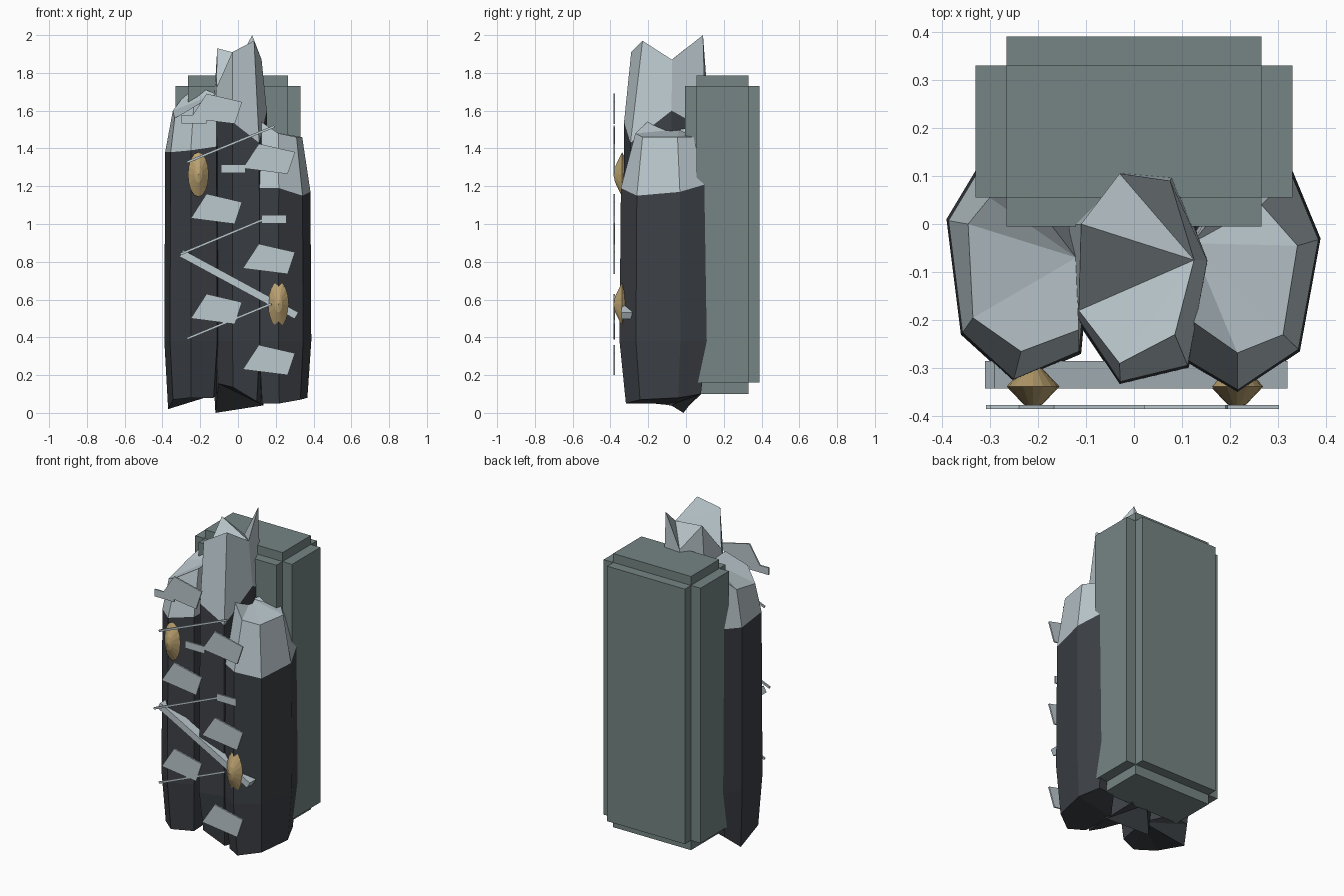
import bpy, bmesh, math
from mathutils import Vector

cube = bpy.data.objects.get("Cube")
if cube:
    bpy.data.objects.remove(cube, do_unlink=True)


def material(name, rgb):
    m = bpy.data.materials.new(name)
    m.use_nodes = True
    m.diffuse_color = (*rgb, 1)
    m.node_tree.nodes["Principled BSDF"].inputs["Base Color"].default_value = (*rgb, 1)
    return m


DARK = material("dark stone", (0.045, 0.051, 0.060))
PALE = material("pale stone", (0.50, 0.58, 0.615))
SLATE = material("slate block", (0.178, 0.232, 0.228))
GOLD = material("gold", (0.50, 0.36, 0.16))


def finish(name, bm, *mats):
    bmesh.ops.recalc_face_normals(bm, faces=bm.faces[:])
    me = bpy.data.meshes.new(name)
    bm.to_mesh(me)
    bm.free()
    for m in mats:
        me.materials.append(m)
    ob = bpy.data.objects.new(name, me)
    bpy.context.collection.objects.link(ob)
    return ob


def box(name, lo, hi, mat, angle=0.0):
    """Box between two corners, turned about y through its centre."""
    lo, hi = Vector(lo), Vector(hi)
    bm = bmesh.new()
    bmesh.ops.create_cube(bm, size=1)
    bmesh.ops.scale(bm, vec=hi - lo, verts=bm.verts)
    ob = finish(name, bm, mat)
    ob.location = (lo + hi) / 2
    ob.rotation_euler.y = angle
    return ob


def bar(name, a, b, width, y0, y1, mat):
    """Straight bar in the xz plane from a to b."""
    dx, dz = b[0] - a[0], b[1] - a[1]
    cx, cz, h = (a[0] + b[0]) / 2, (a[1] + b[1]) / 2, math.hypot(dx, dz) / 2
    return box(name, (cx - h, y0, cz - width / 2), (cx + h, y1, cz + width / 2),
               mat, -math.atan2(dz, dx))


def plate(name, pts, y0, y1, mat):
    """Thin flat polygon given in xz."""
    bm = bmesh.new()
    f = bm.faces.new([bm.verts.new((x, y0, z)) for x, z in pts])
    ext = bmesh.ops.extrude_face_region(bm, geom=[f])["geom"]
    bmesh.ops.translate(bm, vec=(0, y1 - y0, 0),
                        verts=[v for v in ext if isinstance(v, bmesh.types.BMVert)])
    return finish(name, bm, mat)


def column(name, rows, hub):
    """Faceted stone column. Row: plan x, y, bottom z, seam z, then tip x, y, z."""
    n = len(rows)
    cx, cy = sum(r[0] for r in rows) / n, sum(r[1] for r in rows) / n
    bm = bmesh.new()

    def ring(scale, z):
        return [bm.verts.new((cx + (r[0] - cx) * scale, cy + (r[1] - cy) * scale, z(r)))
                for r in rows]

    rings = [ring(0.86, lambda r: r[2]), ring(1.0, lambda r: 0.38),
             ring(0.97, lambda r: r[3]), [bm.verts.new(r[4:]) for r in rows]]
    for k in range(3):
        for i in range(n):
            j = (i + 1) % n
            f = bm.faces.new((rings[k][i], rings[k][j], rings[k + 1][j], rings[k + 1][i]))
            f.material_index = 1 if k == 2 else 0
    # Broken ends fan out from one corner
    for r, idx in ((rings[0], 0), (rings[3], 1)):
        for s in range(1, n - 1):
            f = bm.faces.new((r[hub], r[(hub + s) % n], r[(hub + s + 1) % n]))
            f.material_index = idx
    return finish(name, bm, DARK, PALE)


# Stone columns
column("right_column", [
    (-0.39, 0.01, 0.02, 1.38, -0.345, 0.00, 1.60),
    (-0.36, -0.23, 0.07, 1.38, -0.335, -0.195, 1.56),
    (-0.25, -0.33, 0.08, 1.39, -0.235, -0.265, 1.62),
    (-0.11, -0.27, 0.08, 1.41, -0.115, -0.22, 1.69),
    (-0.09, -0.05, 0.10, 1.42, -0.12, -0.07, 1.69),
    (-0.20, 0.10, 0.12, 1.40, -0.22, 0.06, 1.73),
    (-0.33, 0.11, 0.10, 1.39, -0.30, 0.055, 1.66)], 4)
column("middle_column", [
    (-0.12, -0.20, 0.155, 1.55, -0.115, -0.18, 1.72),
    (-0.03, -0.335, 0.135, 1.54, -0.03, -0.29, 1.91),
    (0.115, -0.30, 0.06, 1.43, 0.085, -0.23, 1.97),
    (0.157, -0.075, 0.04, 1.60, 0.125, -0.075, 1.87),
    (0.085, 0.11, 0.10, 1.50, 0.075, 0.09, 2.00),
    (-0.03, 0.11, 0.12, 1.50, -0.03, 0.105, 1.80),
    (-0.14, 0.00, 0.00, 1.50, -0.11, 0.00, 1.93)], 3)
column("left_column", [
    (0.11, -0.29, 0.05, 1.19, 0.125, -0.205, 1.54),
    (0.215, -0.352, 0.05, 1.19, 0.215, -0.268, 1.48),
    (0.345, -0.265, 0.07, 1.15, 0.31, -0.23, 1.46),
    (0.388, -0.03, 0.08, 1.17, 0.34, -0.045, 1.46),
    (0.33, 0.11, 0.10, 1.21, 0.265, 0.04, 1.46),
    (0.20, 0.10, 0.10, 1.21, 0.17, 0.02, 1.51),
    (0.10, -0.05, 0.05, 1.20, 0.12, -0.04, 1.50)], 6)

# Back block: three crossing boxes leave stepped edges
box("block_wide", (-0.33, 0.055, 0.16), (0.33, 0.33, 1.73), SLATE)
box("block_deep", (-0.265, -0.005, 0.16), (0.265, 0.39, 1.73), SLATE)
box("block_tall", (-0.265, 0.055, 0.10), (0.265, 0.33, 1.785), SLATE)

# Front plates: four-sided leaves in two staggered rows
Y0, Y1 = -0.385, -0.376
LEAF = [(-0.15, -0.05), (-0.065, 0.08), (0.127, 0.036), (0.088, -0.08)]
for row, x, wide, heights in (("left", 0.175, 1.0, (0.28, 0.815, 1.345)),
                              ("right", -0.103, 0.98, (0.55, 1.08, 1.61))):
    for i, z in enumerate(heights):
        plate(f"{row}_leaf_{i + 1}", [(x + u * wide, z + w) for u, w in LEAF], Y0, Y1, PALE)
for i, (x, z) in enumerate(((0.19, 1.025), (-0.025, 1.292), (-0.232, 1.555))):
    box(f"tab_{i + 1}", (x - 0.066, Y0, z - 0.022), (x + 0.066, Y1, z + 0.022), PALE)

# Slender stems and the heavy crossing bar
for i, (a, b) in enumerate((((-0.27, 0.393), (0.177, 0.578)),
                            ((-0.305, 0.84), (0.125, 1.02)),
                            ((-0.27, 1.327), (0.193, 1.517)))):
    bar(f"stem_{i + 1}", a, b, 0.012, Y0, Y1, PALE)
bar("cross_bar", (-0.30, 0.845), (0.31, 0.515), 0.04, -0.342, -0.285, PALE)

# Gold studs: faceted oval double cones pointing forward
PROFILE = [(0.0, -0.047), (0.36, -0.037), (1.0, 0.0), (0.36, 0.037), (0.0, 0.047)]
for name, x, z in (("upper_stud", -0.21, 1.262), ("lower_stud", 0.214, 0.575)):
    bm = bmesh.new()
    vs = [bm.verts.new((x + r * 0.055, -0.338 + y, z)) for r, y in PROFILE]
    es = [bm.edges.new(p) for p in zip(vs, vs[1:])]
    bmesh.ops.spin(bm, geom=vs + es, cent=(x, -0.338, z), axis=(0, 1, 0),
                   angle=math.tau, steps=16)
    bmesh.ops.remove_doubles(bm, verts=bm.verts[:], dist=1e-4)
    for v in bm.verts:
        v.co.z = z + (v.co.z - z) * 2.15
    finish(name, bm, GOLD)
